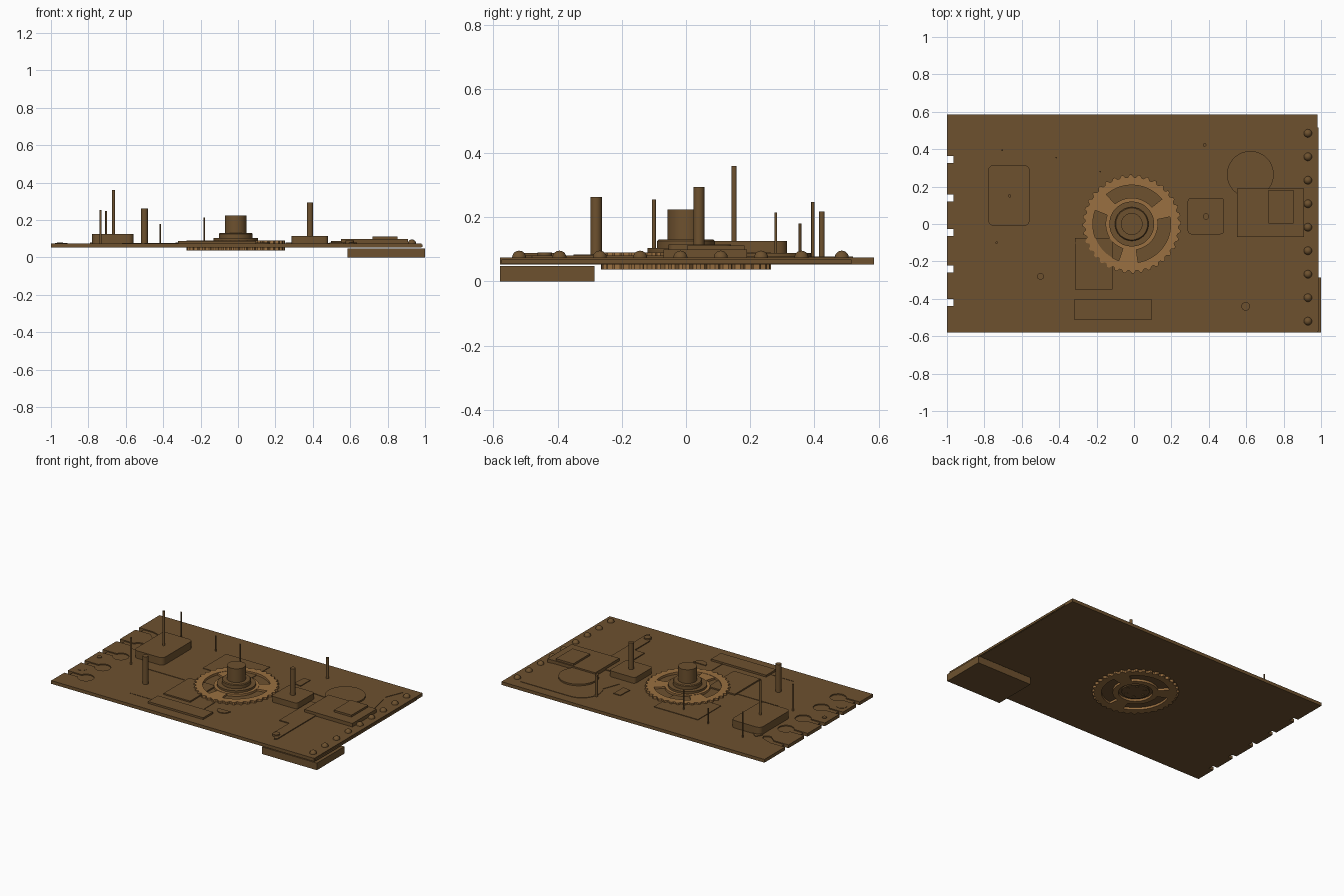
import bpy, bmesh, math
from math import sin, cos, pi, radians

if "Cube" in bpy.data.objects:
    bpy.data.objects.remove(bpy.data.objects["Cube"])


def material(name, rgb):
    m = bpy.data.materials.new(name)
    m.diffuse_color = (*rgb, 1)
    m.use_nodes = True
    m.node_tree.nodes["Principled BSDF"].inputs["Base Color"].default_value = m.diffuse_color
    return m


BRONZE = material("dark_bronze", (0.155, 0.083, 0.028))
BRASS = material("light_brass", (0.32, 0.16, 0.052))


def finish(name, bm, mat, smooth=True):
    bmesh.ops.recalc_face_normals(bm, faces=bm.faces)
    me = bpy.data.meshes.new(name)
    bm.to_mesh(me)
    bm.free()
    ob = bpy.data.objects.new(name, me)
    bpy.context.collection.objects.link(ob)
    me.materials.append(mat)
    if smooth:
        bpy.ops.object.select_all(action='DESELECT')
        ob.select_set(True)
        bpy.context.view_layer.objects.active = ob
        bpy.ops.object.shade_smooth_by_angle(angle=radians(30))
    return ob


def arc(cx, cy, r, a0, a1, n):
    return [(cx + r * cos(radians(a0 + (a1 - a0) * i / n)),
             cy + r * sin(radians(a0 + (a1 - a0) * i / n))) for i in range(n + 1)]


def prism(name, pts, z0, z1, mat=BRONZE):
    bm = bmesh.new()
    lo = [bm.verts.new((x, y, z0)) for x, y in pts]
    hi = [bm.verts.new((x, y, z1)) for x, y in pts]
    n = len(pts)
    bm.faces.new(lo[::-1])
    bm.faces.new(hi)
    for i in range(n):
        j = (i + 1) % n
        bm.faces.new((lo[i], lo[j], hi[j], hi[i]))
    return finish(name, bm, mat)


def box(name, x0, x1, y0, y1, z0, z1, r=0.0):
    if r:
        pts = (arc(x1 - r, y0 + r, r, -90, 0, 5) + arc(x1 - r, y1 - r, r, 0, 90, 5)
               + arc(x0 + r, y1 - r, r, 90, 180, 5) + arc(x0 + r, y0 + r, r, 180, 270, 5))
    else:
        pts = [(x0, y0), (x1, y0), (x1, y1), (x0, y1)]
    return prism(name, pts, z0, z1)


def cyl(name, x, y, r, z0, z1, n=32, mat=BRONZE):
    return prism(name, arc(x, y, r, 0, 360, n)[:-1], z0, z1, mat)


def lathe(name, x, y, prof, n=48, mat=BRONZE):
    # closed (radius, height) section spun around a vertical axis
    bm = bmesh.new()
    rings = [[bm.verts.new((x + r * cos(2 * pi * i / n), y + r * sin(2 * pi * i / n), z))
              for i in range(n)] for r, z in prof]
    for k in range(len(rings)):
        a, b = rings[k], rings[(k + 1) % len(rings)]
        for i in range(n):
            j = (i + 1) % n
            bm.faces.new((a[i], a[j], b[j], b[i]))
    return finish(name, bm, mat)


# Base plate: full lower layer with short notches, upper layer with keyholes
SLOTS = [0.345, 0.14, -0.045, -0.24, -0.42]


def plate_outline(deep):
    pts = [(-1, -0.58), (0.98, -0.58), (0.98, 0.585), (-1, 0.585)]
    for i, y in enumerate(SLOTS):
        h = 0.019
        pts.append((-1, y + h))
        if not deep:
            pts += [(-0.965, y + h), (-0.965, y - h)]
        elif i == 0:
            pts += [(-0.89, y + h), (-0.81, y - 0.01), (-0.8, y - 0.04),
                    (-0.84, y - 0.06), (-0.89, y - h)]
        else:
            pts += arc(-0.85, y, 0.05, 157, -157, 24)
        pts.append((-1, y - h))
    return pts


prism("base_plate_lower", plate_outline(False), 0.053, 0.068)
prism("base_plate_upper", plate_outline(True), 0.068, 0.075)
box("end_strip", 0.97, 0.986, -0.575, 0.515, 0.055, 0.069)
box("support_block", 0.585, 1.0, -0.58, -0.285, 0.0, 0.048)

# Dome rivets along the right end
for i in range(9):
    y = 0.485 - i * 0.1256
    bm = bmesh.new()
    bmesh.ops.create_uvsphere(bm, u_segments=20, v_segments=10, radius=0.022)
    for v in bm.verts:
        v.co.z = max(v.co.z, 0) + 0.074
        v.co.x += 0.93
        v.co.y += y
    bmesh.ops.remove_doubles(bm, verts=bm.verts, dist=1e-5)
    finish(f"rivet_{i + 1}", bm, BRONZE)

# Central toothed wheel, visible above and below the plate
CX, CY = -0.012, 0.0
TEETH = 36
outer, inner = [], []
for i in range(TEETH * 4):
    a = 2 * pi * i / (TEETH * 4)
    r = 0.264 if i % 4 < 2 else 0.25
    outer.append((CX + r * cos(a), CY + r * sin(a)))
    inner.append((CX + 0.208 * cos(a), CY + 0.208 * sin(a)))
for label, z0, z1 in (("top", 0.073, 0.09), ("bottom", 0.038, 0.054)):
    bm = bmesh.new()
    loops = [[bm.verts.new((x, y, z)) for x, y in pts]
             for pts, z in ((outer, z0), (outer, z1), (inner, z1), (inner, z0))]
    for k in range(4):
        a, b = loops[k], loops[(k + 1) % 4]
        for i in range(len(a)):
            j = (i + 1) % len(a)
            bm.faces.new((a[i], a[j], b[j], b[i]))
    finish(f"gear_rim_{label}", bm, BRASS, smooth=False)
    lathe(f"gear_inner_ring_{label}", CX, CY,
          [(0.105, z0), (0.14, z0), (0.14, z1), (0.105, z1)], mat=BRASS)
    for k in range(3):
        a = radians(25 + 120 * k)
        pts = [(0.13, -0.035), (0.215, -0.055), (0.215, 0.055), (0.13, 0.035)]
        pts = [(CX + u * cos(a) - v * sin(a), CY + u * sin(a) + v * cos(a)) for u, v in pts]
        prism(f"gear_spoke_{label}_{k + 1}", pts, z0, z1 - 0.002, BRASS)

# Stepped hub and arbor
lathe("hub_step", CX, CY, [(0.08, 0.07), (0.12, 0.07), (0.12, 0.104), (0.08, 0.104)])
lathe("hub_flange", CX, CY, [(0.05, 0.09), (0.09, 0.09), (0.09, 0.126), (0.085, 0.131), (0.05, 0.131)])
cyl("arbor", CX, CY, 0.058, 0.06, 0.224, 40)
cyl("underside_hub", CX, CY, 0.085, 0.044, 0.06, 40)
for k in range(6):
    a = pi * k / 3
    cyl(f"underside_screw_{k + 1}", CX + 0.06 * cos(a), CY + 0.06 * sin(a), 0.01, 0.04, 0.05, 12)

# Rounded pedestals
box("left_pedestal", -0.78, -0.558, -0.01, 0.315, 0.07, 0.126, 0.03)
box("right_pedestal", 0.287, 0.482, -0.055, 0.14, 0.07, 0.115, 0.02)

# Upright pins: x, y, radius, top
PINS = [(-0.5, -0.28, 0.018, 0.263), (0.385, 0.04, 0.017, 0.295), (-0.665, 0.15, 0.008, 0.36),
        (-0.735, -0.1, 0.0065, 0.255), (-0.705, 0.395, 0.005, 0.248), (-0.415, 0.355, 0.004, 0.18),
        (-0.18, 0.28, 0.004, 0.215), (0.378, 0.423, 0.009, 0.218)]
for i, (x, y, r, z) in enumerate(PINS):
    cyl(f"pin_{i + 1}", x, y, r, 0.06, z, 20)

# Thin bridge plates around the wheel
box("front_bridge", -0.32, 0.095, -0.51, -0.405, 0.07, 0.088)
box("wheel_bridge_front", -0.315, -0.115, -0.35, -0.075, 0.07, 0.084)
box("wheel_bridge_back", -0.335, -0.005, 0.1, 0.35, 0.07, 0.079)
box("left_strip", -0.62, -0.315, -0.104, -0.098, 0.07, 0.078)
box("front_strip", -0.5, -0.32, -0.453, -0.449, 0.07, 0.077)
box("centre_strip", 0.008, 0.013, -0.405, -0.265, 0.07, 0.078)

# Stacked plates, disc and curved bracket at the back right
box("right_cover", 0.55, 0.91, -0.07, 0.19, 0.07, 0.099)
box("right_cover_cap", 0.72, 0.852, 0.003, 0.182, 0.09, 0.112)
cyl("right_disc", 0.622, 0.265, 0.125, 0.07, 0.089, 48)
prism("curved_bracket", arc(0.51, 0.39, 0.13, 90, 215, 20)
      + [(0.36, 0.2), (0.56, 0.18), (0.88, 0.18), (0.83, 0.4), (0.88, 0.52)], 0.07, 0.078)

# Lever arm and small details
prism("lever_arm", [(0.49, 0.08), (0.49, -0.255), (0.565, -0.255), (0.565, -0.42),
                    (0.62, -0.5), (0.635, -0.48), (0.635, 0.08)], 0.07, 0.081)
cyl("lever_screw", 0.597, -0.44, 0.023, 0.07, 0.09, 24)
prism("small_tab", [(0.255, 0.24), (0.31, 0.23), (0.31, 0.335), (0.26, 0.335)], 0.07, 0.08)
prism("small_click", arc(0.125, -0.325, 0.045, 180, 360, 12), 0.07, 0.08)
prism("corner_tip", [(-0.79, 0.3), (-0.7, 0.3), (-0.765, 0.345)], 0.07, 0.079)
cyl("left_disc", -0.945, -0.325, 0.033, 0.07, 0.077, 28)
cyl("left_stud", -0.952, -0.13, 0.016, 0.07, 0.079, 20)
